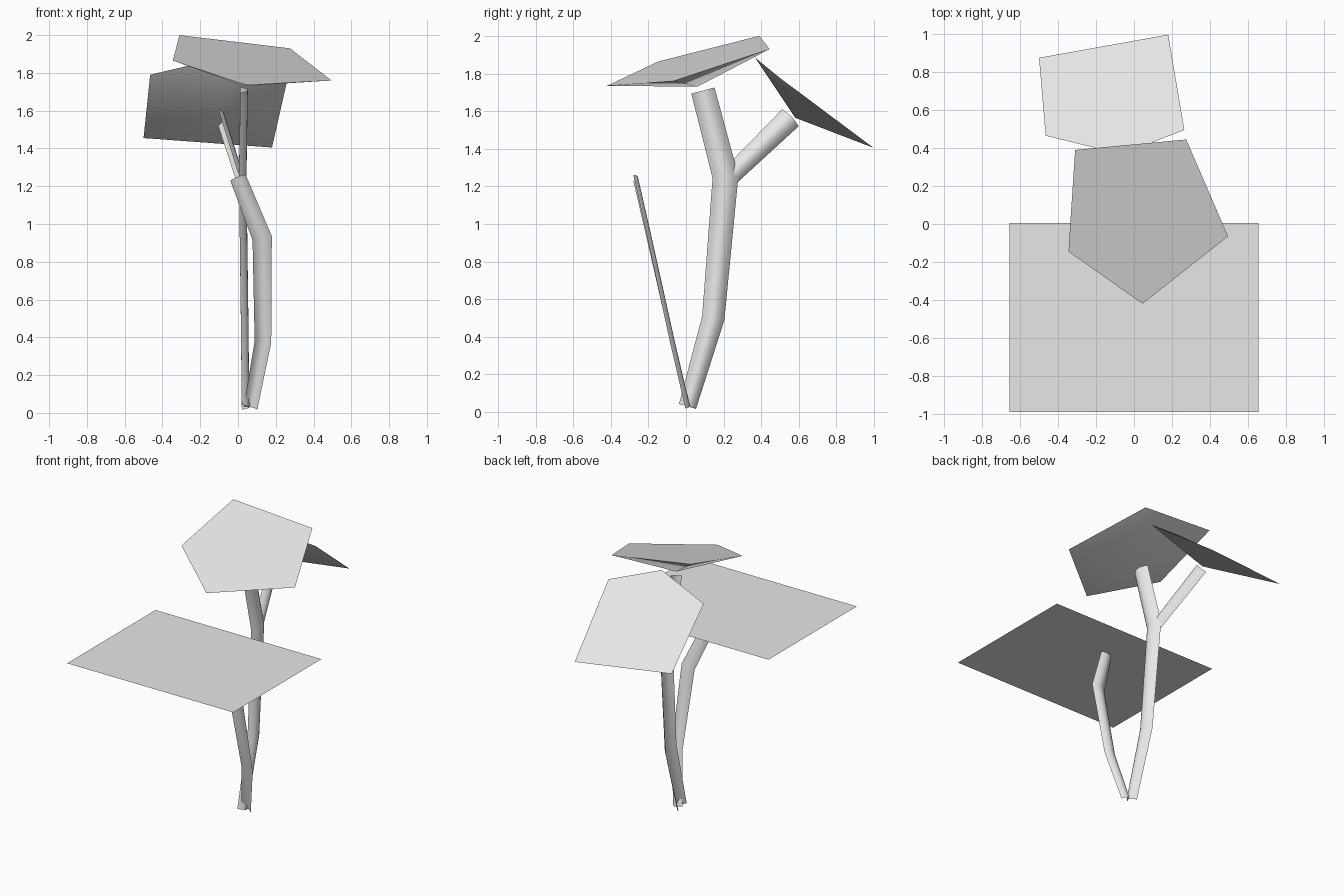
import bpy
import bmesh
from mathutils import Vector

cube = bpy.data.objects.get("Cube")
if cube:
    bpy.data.objects.remove(cube, do_unlink=True)

# One plain grey for everything
grey = bpy.data.materials.new("plain_grey")
grey.use_nodes = True
colour = (0.8, 0.8, 0.8, 1.0)
grey.diffuse_color = colour
grey.node_tree.nodes["Principled BSDF"].inputs["Base Color"].default_value = colour


def finish(name, bm, angle=0.7):
    mesh = bpy.data.meshes.new(name)
    bm.to_mesh(mesh)
    bm.free()
    mesh.materials.append(grey)
    obj = bpy.data.objects.new(name, mesh)
    bpy.context.collection.objects.link(obj)
    bpy.ops.object.select_all(action='DESELECT')
    obj.select_set(True)
    bpy.context.view_layer.objects.active = obj
    bpy.ops.object.shade_smooth_by_angle(angle=angle)
    return obj


def stem(name, path, half_widths, facing, depth, segments=8):
    """Sweep an open, shallow arc along a path; it bulges towards facing."""
    pts = [Vector(p) for p in path]
    bm = bmesh.new()
    rings = []
    for i, (p, w) in enumerate(zip(pts, half_widths)):
        before = (p - pts[i - 1]).normalized() if i else Vector()
        after = (pts[i + 1] - p).normalized() if i < len(pts) - 1 else Vector()
        along = (before + after).normalized()
        side = along.cross(Vector(facing)).normalized()
        out = side.cross(along)
        ring = []
        for k in range(segments + 1):
            u = 2 * k / segments - 1
            ring.append(bm.verts.new(p + side * w * u + out * depth * (1 - u * u)))
        rings.append(ring)
    for a, b in zip(rings, rings[1:]):
        for k in range(segments):
            bm.faces.new((a[k], a[k + 1], b[k + 1], b[k]))
    bm.normal_update()
    if sum((f.normal.dot(Vector(facing)) for f in bm.faces)) < 0:
        bmesh.ops.reverse_faces(bm, faces=bm.faces[:])
    return finish(name, bm)


def leaf(name, rim, tip):
    """Five-sided leaf: fairly flat top, underside drawn down to the stem."""
    bm = bmesh.new()
    ring = [bm.verts.new(p) for p in rim]
    low = bm.verts.new(tip)
    bm.faces.new(ring)
    for a, b in zip(ring, ring[1:] + ring[:1]):
        bm.faces.new((b, a, low))
    bmesh.ops.recalc_face_normals(bm, faces=bm.faces[:])
    return finish(name, bm)


# Stems
stem("main_stem",
     [(0.02, 0.008, 0.03), (0.015, 0.145, 0.5), (0.005, 0.21, 1.25), (0.012, 0.09, 1.71)],
     [0.047, 0.06, 0.069, 0.064], (1, 0, 0), 0.04)
stem("back_branch",
     [(0.0, 0.215, 1.235), (-0.105, 0.555, 1.565)],
     [0.05, 0.063], (1, 0, 0), 0.035)
stem("front_stem",
     [(0.066, -0.003, 0.025), (0.132, -0.085, 0.375),
      (0.128, -0.207, 0.925), (0.0, -0.28, 1.245)],
     [0.037, 0.044, 0.052, 0.044], (0, 1, 0), 0.025)

# Leaves
leaf("top_leaf",
     [(-0.31, 0.39, 2.0), (-0.345, -0.145, 1.865), (0.045, -0.42, 1.735),
      (0.495, -0.065, 1.76), (0.275, 0.445, 1.93)],
     (0.035, 0.06, 1.73))
leaf("back_leaf",
     [(-0.5, 0.875, 1.455), (-0.465, 0.465, 1.79), (-0.065, 0.367, 1.885),
      (0.265, 0.495, 1.78), (0.18, 0.997, 1.405)],
     (-0.09, 0.58, 1.565))

# Large flat front leaf
bm = bmesh.new()
bm.faces.new([bm.verts.new((x, y, 1.265)) for x, y in
              ((-0.655, -0.99), (0.655, -0.99), (0.655, 0.005), (-0.655, 0.005))])
finish("front_flat_leaf", bm)
